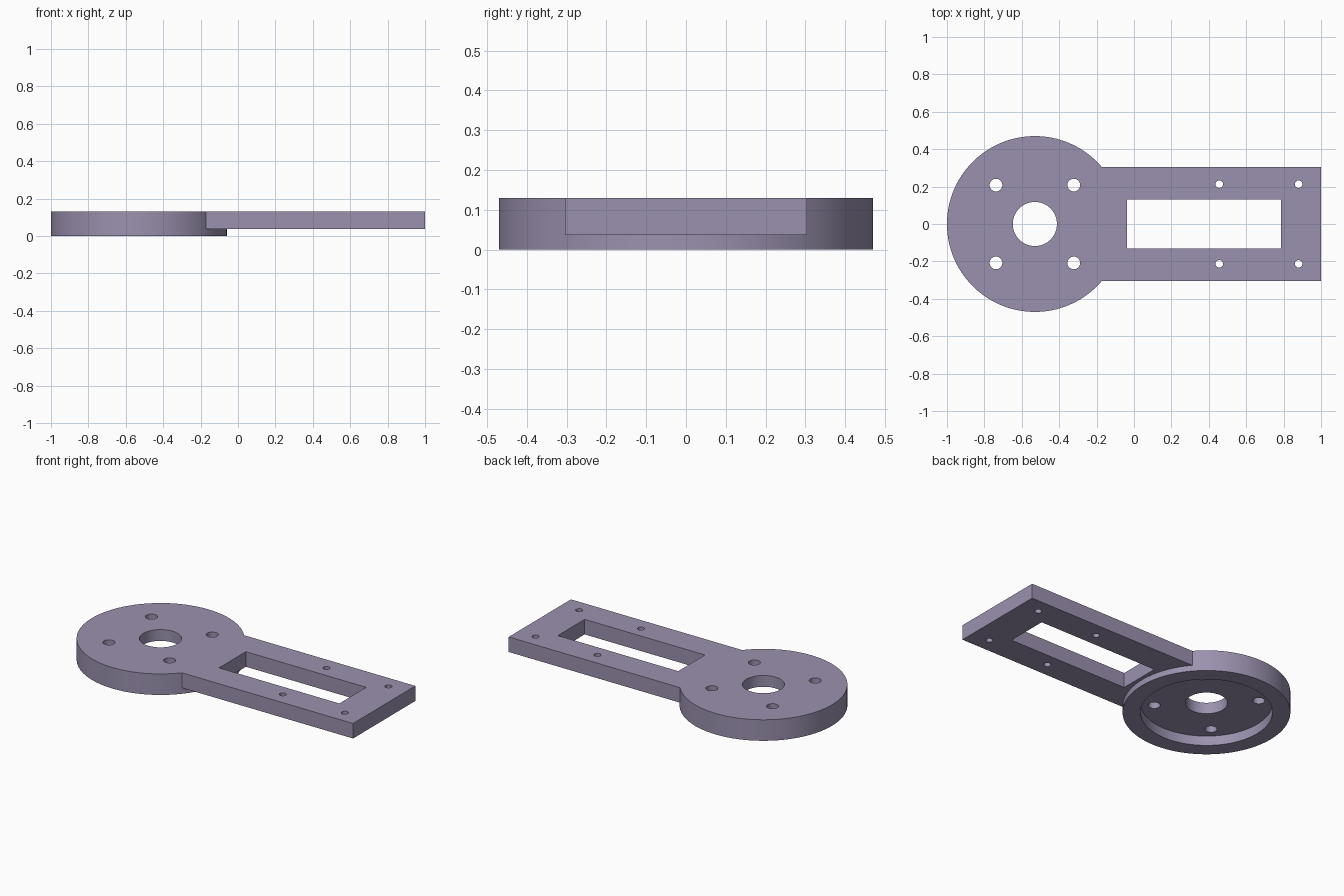
import bpy, math

if "Cube" in bpy.data.objects:
    bpy.data.objects.remove(bpy.data.objects["Cube"], do_unlink=True)

TOP = 0.13
HUB_X = -0.53

mat = bpy.data.materials.new("muted lavender")
mat.use_nodes = True
colour = (0.33, 0.285, 0.43, 1)
mat.diffuse_color = colour
mat.node_tree.nodes["Principled BSDF"].inputs["Base Color"].default_value = colour


def cylinder(name, x, y, radius, z0, z1, sides=48):
    bpy.ops.mesh.primitive_cylinder_add(vertices=sides, radius=radius, depth=z1 - z0,
                                        location=(x, y, (z0 + z1) / 2))
    ob = bpy.context.object
    ob.name = name
    ob.data.materials.append(mat)
    return ob


def box(name, x0, x1, half_y, z0, z1):
    bpy.ops.mesh.primitive_cube_add(size=1, location=((x0 + x1) / 2, 0, (z0 + z1) / 2))
    ob = bpy.context.object
    ob.name = name
    ob.scale = (x1 - x0, 2 * half_y, z1 - z0)
    bpy.ops.object.transform_apply(location=False, rotation=False, scale=True)
    ob.data.materials.append(mat)
    return ob


def combine(target, tool, operation):
    tool.hide_render = True
    mod = target.modifiers.new(tool.name, "BOOLEAN")
    mod.operation = operation
    mod.solver = "EXACT"
    mod.object = tool
    bpy.context.view_layer.objects.active = target
    bpy.ops.object.modifier_apply(modifier=mod.name)
    bpy.data.objects.remove(tool, do_unlink=True)


# Round hub joined to the thinner flat arm
bracket = cylinder("mounting_bracket", HUB_X, 0, 0.47, 0, TOP, 128)
combine(bracket, box("arm", HUB_X, 1, 0.304, 0.037, TOP), "UNION")

# Shallow round recess under the hub, central bore and arm slot
combine(bracket, cylinder("recess", HUB_X, 0, 0.37, -0.1, 0.06, 128), "DIFFERENCE")
combine(bracket, cylinder("bore", HUB_X, 0, 0.118, -0.1, 0.3, 64), "DIFFERENCE")
combine(bracket, box("slot", -0.038, 0.785, 0.131, -0.1, 0.3), "DIFFERENCE")

# Screw holes: four in the hub, four along the arm
for side in (-1, 1):
    for x, radius in ((HUB_X - 0.208, 0.034), (HUB_X + 0.208, 0.034),
                      (0.456, 0.02), (0.88, 0.02)):
        y = side * (0.208 if x < 0 else 0.213)
        combine(bracket, cylinder("screw_hole", x, y, radius, -0.1, 0.3, 32), "DIFFERENCE")

# Smooth round walls with crisp rims
bpy.ops.object.select_all(action="DESELECT")
bracket.select_set(True)
bpy.context.view_layer.objects.active = bracket
bpy.ops.object.shade_smooth_by_angle(angle=math.radians(30))
